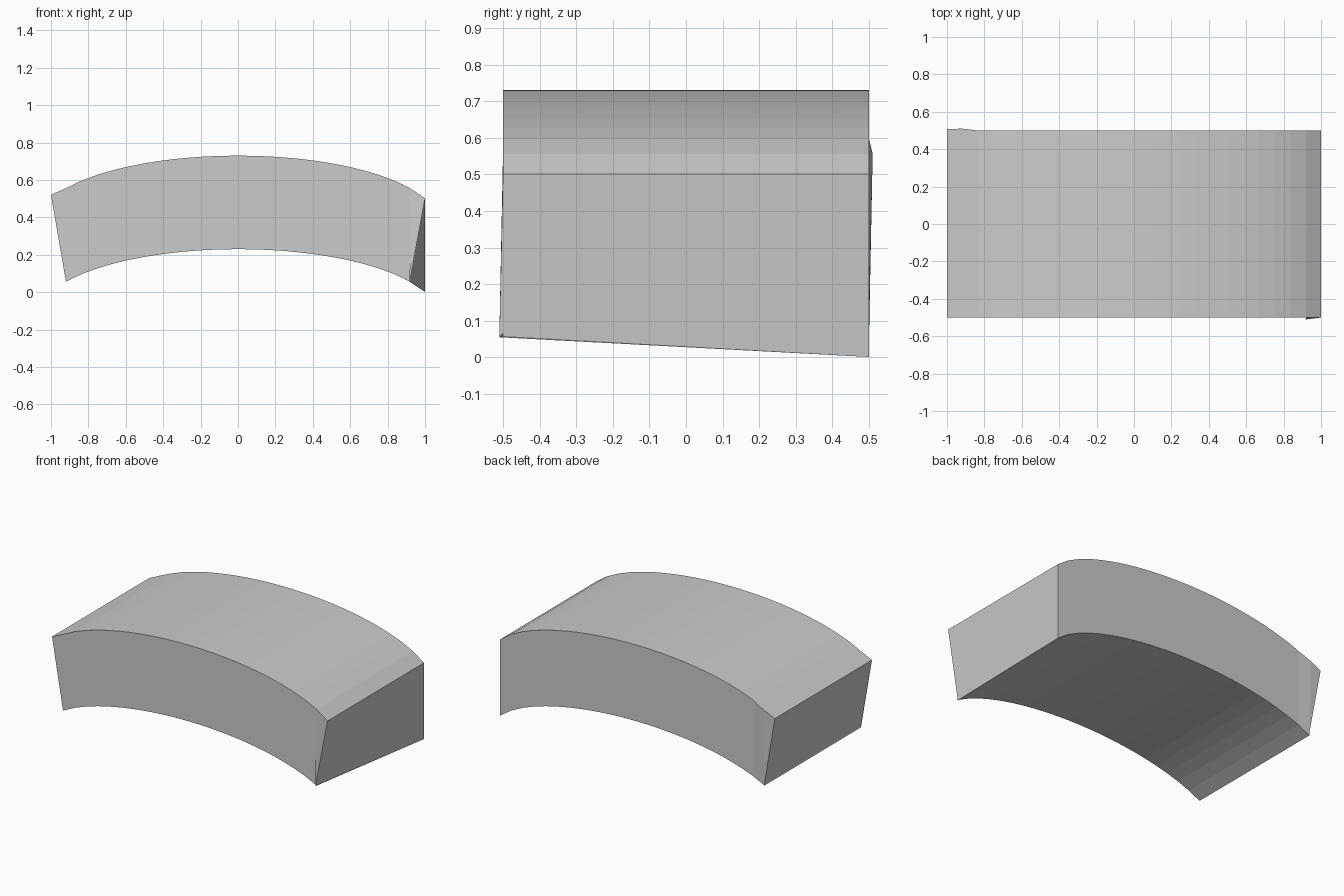
import bpy, bmesh
from math import sqrt

if "Cube" in bpy.data.objects:
    bpy.data.objects.remove(bpy.data.objects["Cube"])

A, B, TOP, THICK = 1.07, 0.355, 0.73, 0.5


def arch(x):
    # Height of the elliptical upper curve
    return TOP - B * (1 - sqrt(1 - (x / A) ** 2))


# Column stations along the arch; the end columns form slanted ends
xs = [-1] + [-0.92 + 1.84 * i / 22 for i in range(23)] + [1]
bm = bmesh.new()
rings = []
for i, x in enumerate(xs):
    top = [x, -0.5, arch(x)], [x, 0.5, arch(x)]
    low = [x, -0.5, arch(x) - THICK], [x, 0.5, arch(x) - THICK]
    if i == 0:                       # left end: leans in, back corner flared
        top[0][2] = top[1][2] = 0.52
        top[1][1] = 0.507
        for p in low:
            p[0], p[2] = -0.918, 0.063
    elif i == 1:                     # slight bulge at the back left
        top[1][1] = 0.51
    elif i == len(xs) - 1:           # right end: front lower corner pulled in
        low[0][:] = 0.918, -0.51, 0.055
    rings.append([bm.verts.new(p) for p in (top[0], top[1], low[1], low[0])])

# Skin between the columns and cap both ends
for a, b in zip(rings, rings[1:]):
    for k in range(4):
        n = (k + 1) % 4
        bm.faces.new((a[k], a[n], b[n], b[k]))
bm.faces.new(rings[0])
bm.faces.new(rings[-1][::-1])
bmesh.ops.remove_doubles(bm, verts=bm.verts, dist=0.004)
bmesh.ops.recalc_face_normals(bm, faces=bm.faces)

mesh = bpy.data.meshes.new("arched_block")
bm.to_mesh(mesh)
bm.free()
bpy.context.collection.objects.link(bpy.data.objects.new("arched_block", mesh))
